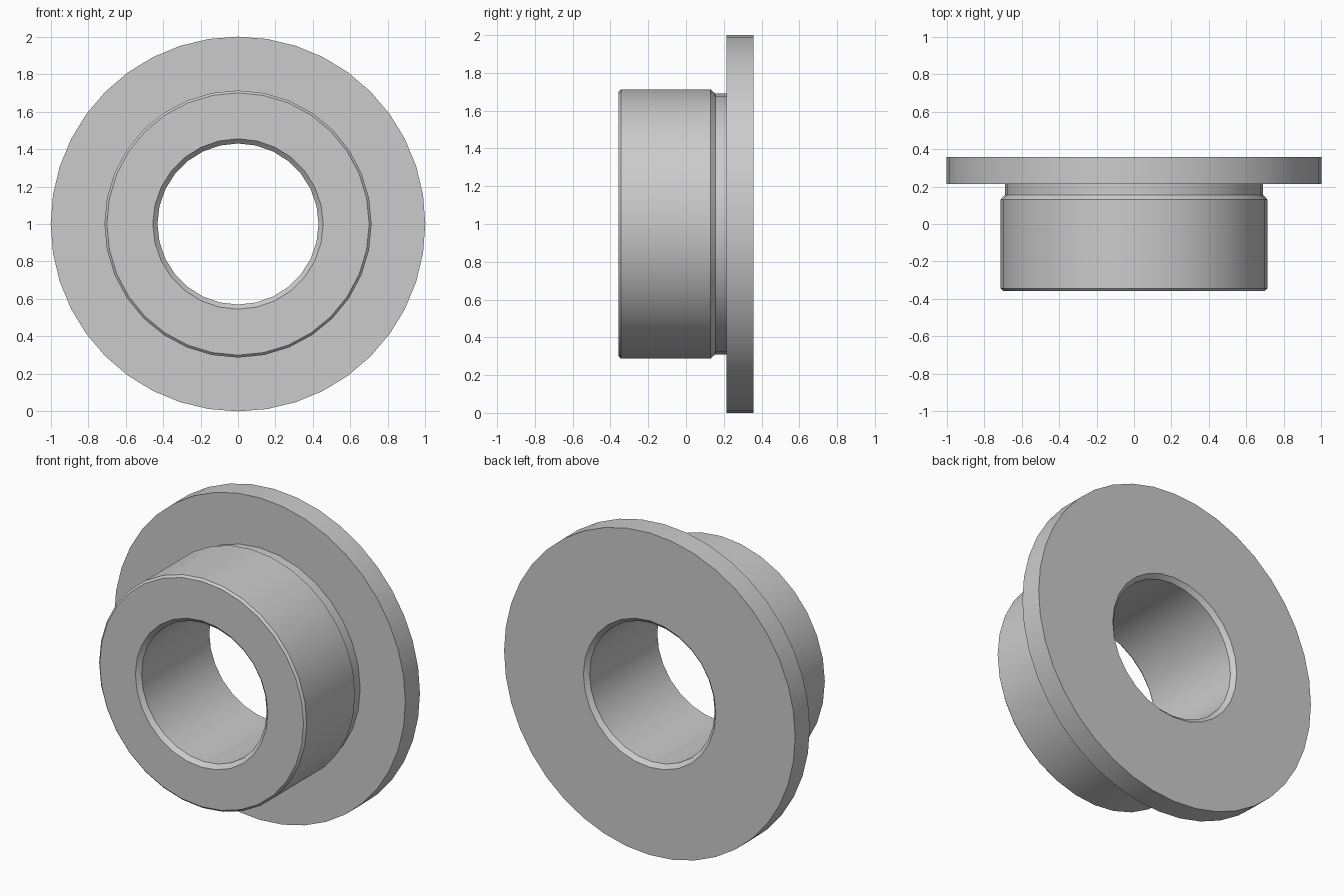
import bpy, bmesh, math

cube = bpy.data.objects.get("Cube")
if cube:
    bpy.data.objects.remove(cube, do_unlink=True)

steel = bpy.data.materials.new("grey_steel")
steel.use_nodes = True
colour = (0.6, 0.6, 0.6, 1)
steel.diffuse_color = colour
steel.node_tree.nodes["Principled BSDF"].inputs["Base Color"].default_value = colour

bm = bmesh.new()


def lathe(profile, sides):
    """Sweep (radius, y) points around the y axis; return the first and last rings."""
    rings = []
    for radius, y in profile:
        angles = [math.tau * i / sides for i in range(sides)]
        rings.append([bm.verts.new((radius * math.sin(a), y, 1 + radius * math.cos(a)))
                      for a in angles])
    for a, b in zip(rings, rings[1:]):
        for i in range(sides):
            j = (i + 1) % sides
            bm.faces.new((a[i], a[j], b[j], b[i]))
    return rings[0], rings[-1]


def flat_ring(outer, inner):
    """Fill the flat face between two rings that may differ in side count."""
    edges = []
    for ring in (outer, inner):
        for v, w in zip(ring, ring[1:] + ring[:1]):
            edges.append(bm.edges.get((v, w)))
    bmesh.ops.triangle_fill(bm, edges=edges, use_beauty=True)


# Barrel with chamfered ends and a relief groove, flange rim, chamfered bore
barrel_front, barrel_back = lathe(
    [(0.70, -0.357), (0.713, -0.344), (0.713, 0.13), (0.69, 0.155), (0.69, 0.214)], 32)
flange_front, flange_back = lathe([(1.0, 0.214), (1.0, 0.357)], 40)
bore_front, bore_back = lathe(
    [(0.455, -0.357), (0.43, -0.332), (0.43, 0.332), (0.455, 0.357)], 28)

# Flat faces joining them
flat_ring(barrel_front, bore_front)
flat_ring(flange_front, barrel_back)
flat_ring(flange_back, bore_back)
bmesh.ops.recalc_face_normals(bm, faces=bm.faces[:])

mesh = bpy.data.meshes.new("flanged_bushing")
bm.to_mesh(mesh)
bm.free()
mesh.materials.append(steel)
bushing = bpy.data.objects.new("flanged_bushing", mesh)
bpy.context.collection.objects.link(bushing)

# Smooth round walls, crisp rims
bpy.ops.object.select_all(action="DESELECT")
bushing.select_set(True)
bpy.context.view_layer.objects.active = bushing
bpy.ops.object.shade_smooth_by_angle(angle=math.radians(30))
